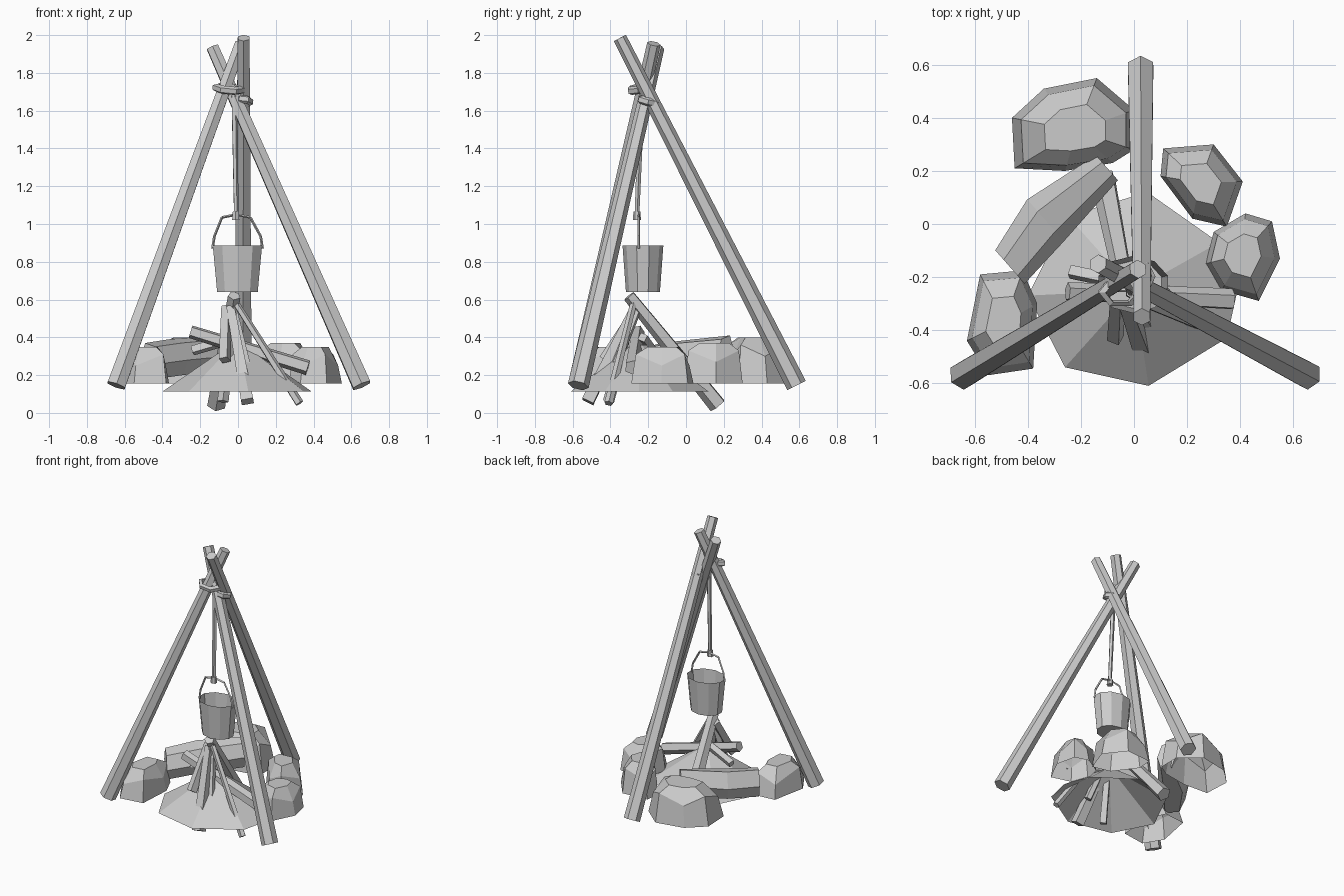
import bpy, bmesh
from math import cos, sin, pi, radians
from mathutils import Vector, Matrix

if "Cube" in bpy.data.objects:
    bpy.data.objects.remove(bpy.data.objects["Cube"])


def finish(name, bm):
    bmesh.ops.recalc_face_normals(bm, faces=bm.faces)
    me = bpy.data.meshes.new(name)
    bm.to_mesh(me)
    bm.free()
    ob = bpy.data.objects.new(name, me)
    bpy.context.collection.objects.link(ob)
    return ob


def rod(name, a, b, ra, rb, sides=6, spin=0.0):
    """Tapered prism running from a to b."""
    a, b = Vector(a), Vector(b)
    d = b - a
    m = (Matrix.Translation((a + b) / 2) @ d.to_track_quat('Z', 'Y').to_matrix().to_4x4()
         @ Matrix.Rotation(spin, 4, 'Z'))
    bm = bmesh.new()
    bmesh.ops.create_cone(bm, cap_ends=True, segments=sides, radius1=ra, radius2=rb,
                          depth=d.length, matrix=m)
    return finish(name, bm)


def loft(name, rings, cap_start=False, cap_end=True):
    """Skin equal-length rings of points."""
    bm = bmesh.new()
    vs = [[bm.verts.new(p) for p in r] for r in rings]
    n = len(vs[0])
    for lo, hi in zip(vs, vs[1:]):
        for i in range(n):
            j = (i + 1) % n
            bm.faces.new((lo[i], lo[j], hi[j], hi[i]))
    if cap_start:
        bm.faces.new(vs[0])
    if cap_end:
        bmesh.ops.poke(bm, faces=[bm.faces.new(vs[-1])])
    return finish(name, bm)


def ellipse(cx, cy, z, rx, ry, n, phase=0.0):
    return [(cx + rx * cos(2 * pi * i / n + phase), cy + ry * sin(2 * pi * i / n + phase), z)
            for i in range(n)]


def stone(name, outline, top):
    """Faceted dome over a ground outline, open underneath."""
    c = sum((Vector(p) for p in outline), Vector((0, 0))) / len(outline)
    rings = []
    for k, (s, z) in enumerate(((1, 0.155), (0.86, top - 0.07), (0.5, top))):
        ring = []
        for i, p in enumerate(outline):
            q = c + (Vector(p) - c) * s
            ring.append((q.x, q.y, z + (0.03 * (-1) ** i if k == 1 else 0)))
        rings.append(ring)
    return loft(name, rings)


def binding(name, loc, rx, ry, tilt):
    """Chunky rope ring around crossing poles."""
    m = Matrix.Translation(loc) @ Matrix.Rotation(tilt[1], 4, 'Y') @ Matrix.Rotation(tilt[0], 4, 'X')
    prof = ((0.7, -0.022), (1, -0.012), (1, 0.012), (0.7, 0.022), (0.7, -0.022))
    rings = [[m @ Vector(p) for p in ellipse(0, 0, z, rx * s, ry * s, 6)] for s, z in prof]
    return loft(name, rings, cap_end=False)


# Tripod poles
rod("back_pole", (0.025, 0.585, 0.145), (0.03, -0.35, 1.985), 0.055, 0.036)
rod("left_pole", (-0.645, -0.57, 0.145), (0.015, -0.17, 1.955), 0.056, 0.036)
rod("right_pole", (0.655, -0.57, 0.145), (-0.135, -0.15, 1.935), 0.056, 0.036)

# Rope bindings
binding("upper_binding", (-0.05, -0.255, 1.715), 0.085, 0.06, (0.2, 0.1))
binding("lower_binding", (0.03, -0.2, 1.65), 0.05, 0.062, (-0.25, 0.1))

# Hanging rope and knot
rod("hanging_rope", (-0.01, -0.26, 1.04), (-0.02, -0.235, 1.68), 0.013, 0.017, 5)
rod("rope_knot", (-0.012, -0.26, 1.02), (-0.012, -0.26, 1.065), 0.022, 0.018, 6)

# Bucket: open shell with floor
loft("bucket", [ellipse(-0.003, -0.228, 0.64, 0.113, 0.09, 10, pi / 10),
                ellipse(-0.003, -0.228, 0.885, 0.137, 0.108, 10, pi / 10)],
     cap_start=True, cap_end=False)
handle = [(-0.135, 0.87), (-0.125, 0.935), (-0.085, 1.035), (-0.01, 1.05),
          (0.065, 1.035), (0.12, 0.935), (0.13, 0.87)]
for i, (p, q) in enumerate(zip(handle, handle[1:])):
    rod(f"bucket_handle_{i}", (p[0], -0.25, p[1]), (q[0], -0.25, q[1]), 0.007, 0.007, 4)

# Ash mound, open underneath
mound = [(-0.26, -0.54), (0.055, -0.61), (0.35, -0.43), (0.39, -0.25),
         (0.32, -0.07), (0.05, 0.12), (-0.25, 0.03), (-0.4, -0.27)]
loft("ash_mound", [[(x, y, 0.113) for x, y in mound],
                   [(x * 0.1, -0.25 + (y + 0.25) * 0.1, 0.36) for x, y in mound]])

# Firewood sticks leaning together
sticks = [
    ((0.325, -0.41, 0.05), (-0.03, -0.27, 0.61), 0.024, 0.018),
    ((0.05, -0.52, 0.06), (-0.04, -0.27, 0.56), 0.046, 0.03),
    ((-0.115, 0.17, 0.04), (-0.02, -0.3, 0.62), 0.05, 0.035),
    ((-0.07, -0.43, 0.28), (-0.06, -0.25, 0.56), 0.034, 0.03),
    ((0.06, -0.4, 0.19), (-0.03, -0.25, 0.57), 0.026, 0.024),
    ((-0.08, -0.41, 0.06), (-0.02, -0.27, 0.58), 0.03, 0.022),
    ((0.37, -0.285, 0.24), (-0.25, -0.255, 0.43), 0.042, 0.036),
    ((-0.24, -0.18, 0.33), (0.0, -0.23, 0.4), 0.028, 0.028),
]
for i, (a, b, ra, rb) in enumerate(sticks):
    rod(f"stick_{i}", a, b, ra, rb, 4 if i % 2 else 5, 0.4)

# Fire ring stones
stone("back_left_stone", [(-0.46, 0.4), (-0.45, 0.21), (-0.26, 0.2), (-0.08, 0.23),
                          (0.0, 0.28), (0.0, 0.43), (-0.14, 0.55), (-0.34, 0.51)], 0.4)
stone("back_right_stone", [(0.1, 0.18), (0.22, 0.02), (0.35, -0.01),
                           (0.41, 0.16), (0.3, 0.3), (0.11, 0.285)], 0.37)
stone("right_stone", [(0.27, -0.15), (0.33, -0.25), (0.47, -0.29),
                      (0.55, -0.13), (0.52, 0.01), (0.42, 0.04), (0.3, -0.03)], 0.35)
stone("left_stone", [(-0.63, -0.44), (-0.55, -0.57), (-0.38, -0.545), (-0.365, -0.3),
                     (-0.42, -0.175), (-0.58, -0.19)], 0.35)

# Long bent slab between the left stones
path = [(-0.465, -0.165), (-0.33, 0.01), (-0.1, 0.21)]
section = [(0.11, 0.29), (0.05, 0.39), (-0.05, 0.37), (-0.1, 0.28), (-0.06, 0.2), (0.06, 0.2)]
normal = Vector((-0.66, 0.75))
loft("long_stone", [[(x + normal.x * s * w, y + normal.y * s * w, z + lift) for s, z in section]
                    for (x, y), w, lift in zip(path, (0.8, 1, 0.6), (-0.02, 0, 0.02))],
     cap_start=True)
